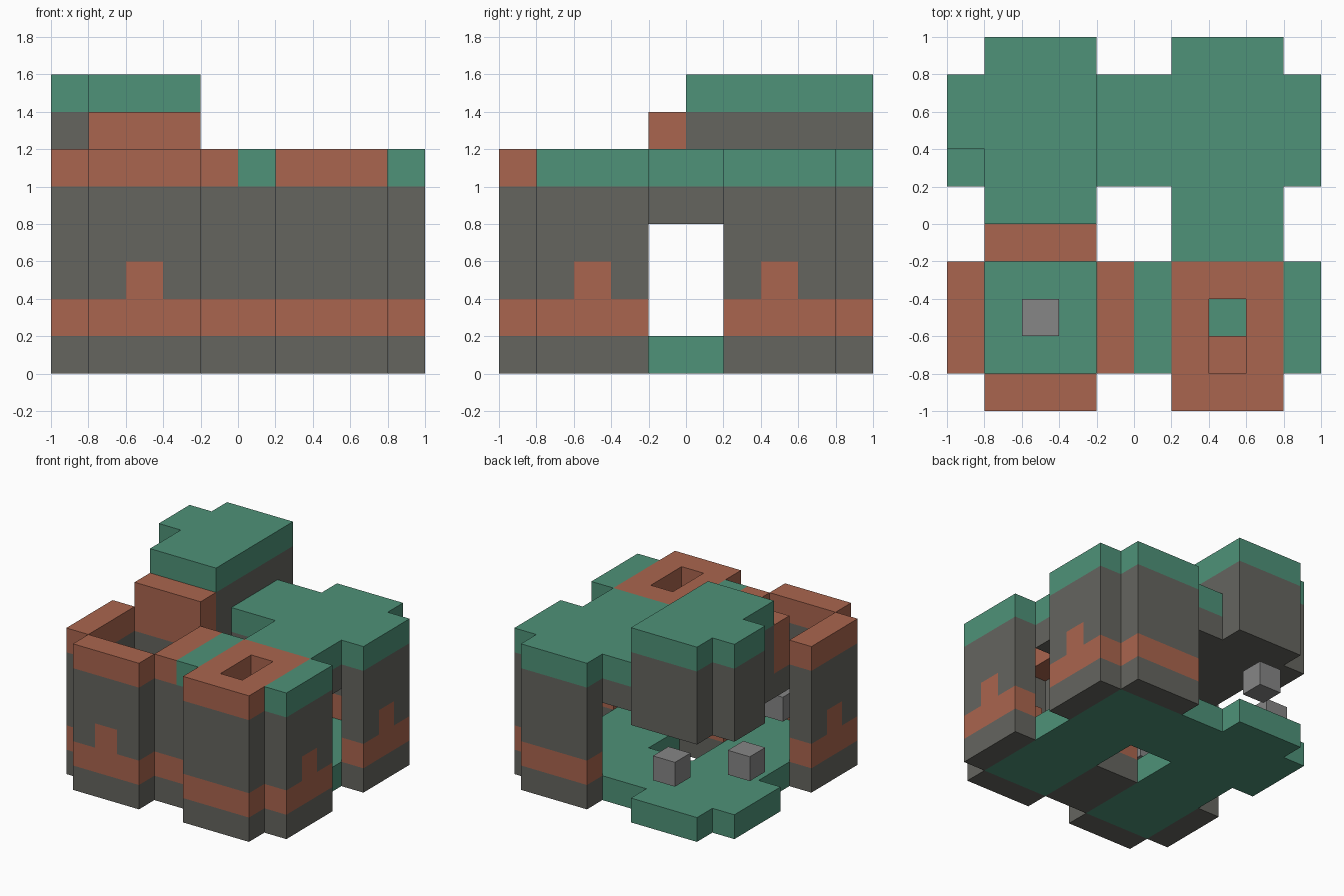
import bpy
import bmesh
from mathutils import Vector

cube = bpy.data.objects.get("Cube")
if cube:
    bpy.data.objects.remove(cube, do_unlink=True)

U = 0.2  # one building block


def material(name, rgb):
    lin = [((c / 255 + 0.055) / 1.055) ** 2.4 for c in rgb]
    m = bpy.data.materials.new(name)
    m.use_nodes = True
    m.diffuse_color = (*lin, 1)
    m.node_tree.nodes["Principled BSDF"].inputs["Base Color"].default_value = (*lin, 1)
    return m


STONE, BRICK, GREEN, LAMP = range(4)
MATS = [material("dark stone", (101, 101, 95)), material("red brick", (170, 101, 78)),
        material("green plank", (78, 146, 120)), material("light grey", (134, 134, 134))]

# Outline of one cell face for each axis direction
DIRS = [Vector(d) for d in ((1, 0, 0), (-1, 0, 0), (0, 1, 0), (0, -1, 0), (0, 0, 1), (0, 0, -1))]


def block(name, rects, z0, z1, colour, holes=()):
    """Stack of blocks over rectangles (x0, y0, x1, y1); colour is an index or a rule."""
    def cells(rs):
        return {(i, j) for a, b, c, d in rs for i in range(a, c) for j in range(b, d)}
    plan = cells(rects) - cells(holes)
    solid = {(i, j, k) for i, j in plan for k in range(z0, z1)}
    bm = bmesh.new()
    for cell in sorted(solid):
        mid = Vector(cell) + Vector((0.5, 0.5, 0.5))
        for n in DIRS:
            if tuple(int(v) for v in Vector(cell) + n) in solid:
                continue
            s = Vector((n.y, n.z, n.x)) / 2
            t = n.cross(s)
            quad = [mid + n / 2 + e for e in (s + t, t - s, -s - t, s - t)]
            f = bm.faces.new([bm.verts.new((p - Vector((5, 5, 0))) * U) for p in quad])
            f.material_index = colour(*cell) if callable(colour) else colour
    bmesh.ops.remove_doubles(bm, verts=bm.verts, dist=0.001)
    bmesh.ops.dissolve_limit(bm, angle_limit=0.01, verts=bm.verts, edges=bm.edges,
                             delimit={'MATERIAL'})
    bmesh.ops.recalc_face_normals(bm, faces=bm.faces)
    me = bpy.data.meshes.new(name)
    bm.to_mesh(me)
    bm.free()
    for m in MATS:
        me.materials.append(m)
    ob = bpy.data.objects.new(name, me)
    bpy.context.collection.objects.link(ob)
    return ob


# Each room is a square with cut corners: a middle and four arms
ARMS = {"front": (1, 0, 4, 1), "back": (1, 4, 4, 5), "left": (0, 1, 1, 4), "right": (4, 1, 5, 4),
        "middle": (1, 1, 4, 4)}
ROOMS = {"open": (0, 0), "hearth": (5, 0), "raised": (0, 5), "plain": (5, 5)}


def arms(room, *names):
    ox, oy = ROOMS[room]
    return [(a + ox, b + oy, c + ox, d + oy) for a, b, c, d in (ARMS[n] for n in names)]


# Floors run through the doorways
block("floor", arms("open", "middle", "back") + arms("hearth", "middle", "back")
      + arms("plain", "middle", "left", "front") + arms("raised", *ARMS), 0, 1, GREEN)

# Walls with a brick band, some with a raised brick in the centre
WALLS = [("open", "front", True), ("open", "left", True), ("open", "right", False),
         ("hearth", "front", False), ("hearth", "right", True), ("hearth", "left", False),
         ("plain", "back", False), ("plain", "right", True)]
for room, side, bump in WALLS:
    ox, oy = ROOMS[room]

    def rule(i, j, k):
        centre = (i - ox == 2) or (j - oy == 2)
        return BRICK if k == 1 or (bump and k == 2 and centre) else STONE
    block(f"{room}_room_{side}_wall", arms(room, side), 0, 5, rule)

# Lintels over the doorways
block("open_room_lintel", arms("open", "back"), 4, 5, STONE)
block("side_door_lintel", arms("hearth", "back") + arms("plain", "front"), 4, 5, STONE)
block("back_door_lintel", arms("plain", "left") + arms("raised", "right"), 4, 5, STONE)

# Brick rim of the roofless room, higher over its doorway
block("open_room_rim", arms("open", "front", "left", "right"), 5, 6, BRICK)
block("open_room_door_parapet", arms("open", "back"), 5, 7, BRICK)

# Roofs
block("plain_room_roof", arms("plain", *ARMS) + arms("raised", "right") + arms("hearth", "back"),
      5, 6, GREEN)
block("hearth_room_roof", arms("hearth", "front", "left", "right", "middle"), 5, 6,
      lambda i, j, k: GREEN if i in (5, 9) else BRICK, holes=[(7, 1, 8, 3)])
block("hearth", [(7, 1, 8, 2)], 1, 3, BRICK)

# Raised upper room
block("raised_upper_room", [(1, 5, 4, 10), (0, 7, 1, 9)], 4, 8,
      lambda i, j, k: GREEN if k == 7 else STONE)

# Loose lamp blocks
for name, i, j in (("back_lamp", 2, 9), ("side_lamp", 0, 7), ("open_room_lamp", 2, 2)):
    block(name, [(i, j, i + 1, j + 1)], 2, 3, LAMP)
